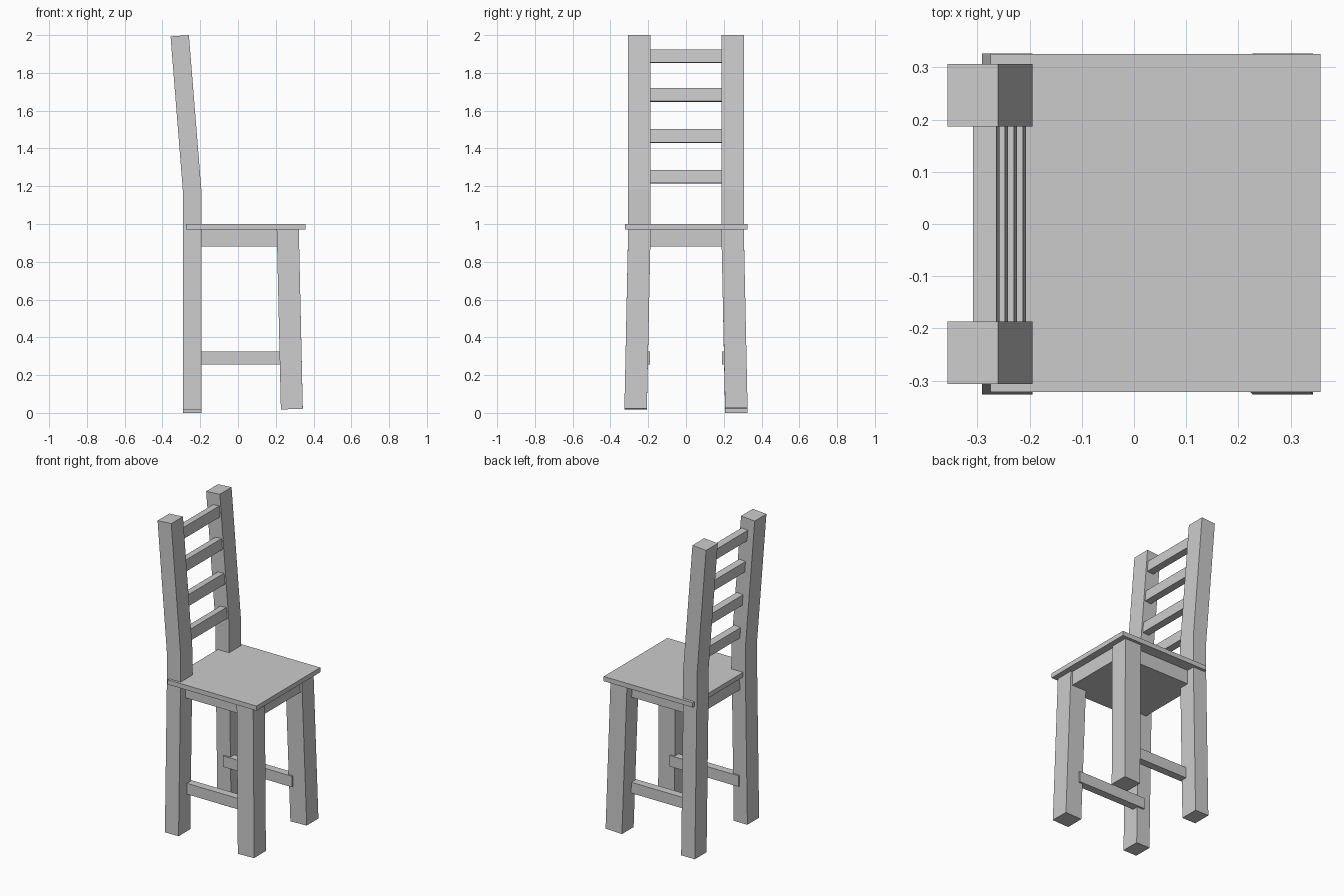
import bpy, bmesh, math
from mathutils import Matrix

if "Cube" in bpy.data.objects:
    bpy.data.objects.remove(bpy.data.objects["Cube"])


def loft(name, sections):
    """Square-section bar through (x0, x1, y0, y1, z at x0, z at x1) rings, bottom to top."""
    bm = bmesh.new()
    rings = []
    for x0, x1, y0, y1, z0, z1 in sections:
        pts = ((x0, y0, z0), (x1, y0, z1), (x1, y1, z1), (x0, y1, z0))
        rings.append([bm.verts.new(p) for p in pts])
    for a, b in zip(rings, rings[1:]):
        for i in range(4):
            j = (i + 1) % 4
            bm.faces.new((a[i], a[j], b[j], b[i]))
    bm.faces.new(rings[0])
    bm.faces.new(rings[-1])
    bmesh.ops.recalc_face_normals(bm, faces=bm.faces)
    mesh = bpy.data.meshes.new(name)
    bm.to_mesh(mesh)
    bm.free()
    obj = bpy.data.objects.new(name, mesh)
    bpy.context.collection.objects.link(obj)
    return obj


def box(name, x0, x1, y0, y1, z0, z1):
    return loft(name, [(x0, x1, y0, y1, z0, z0), (x0, x1, y0, y1, z1, z1)])


def side_y(side, inner, outer):
    return tuple(sorted((side * inner, side * outer)))


# Seat board and the solid apron block under it
box("seat", -0.275, 0.357, -0.322, 0.325, 0.97, 1.0)
box("apron", -0.25, 0.31, -0.255, 0.255, 0.88, 0.97)

for side, label in ((-1, "left"), (1, "right")):
    foot = side_y(side, 0.207, 0.326)
    top = side_y(side, 0.187, 0.306)

    # Back leg: splayed below the seat, leaning back above it
    z = 0.0 if side > 0 else 0.018
    loft("back_leg_" + label, [
        (-0.291, -0.194, *foot, z, z),
        (-0.291, -0.194, *top, 0.98, 0.98),
        (-0.291, -0.194, *top, 1.165, 1.18),
        (-0.357, -0.26, *top, 1.993, 2.0)])

    # Front leg, splayed forwards and outwards
    z = 0.025 if side > 0 else 0.02
    loft("front_leg_" + label, [
        (0.227, 0.343, *foot, z - 0.002, z + 0.002),
        (0.205, 0.322, *top, 0.97, 0.97)])

    # Side stretcher between front and back legs
    box("stretcher_" + label, -0.24, 0.25, *side_y(side, 0.19, 0.24), 0.255, 0.325)

# Back slats tilted along the lean of the posts
lean = math.atan2(0.066, 0.825)
for i, z in enumerate((1.25, 1.465, 1.683, 1.888)):
    slat = box("back_slat_%d" % (i + 1), -0.0225, 0.0225, -0.2, 0.2, -0.035, 0.035)
    x = -0.228 - 0.08 * (z - 1.2)
    slat.data.transform(Matrix.Translation((x, 0, z)) @ Matrix.Rotation(-lean, 4, 'Y'))
